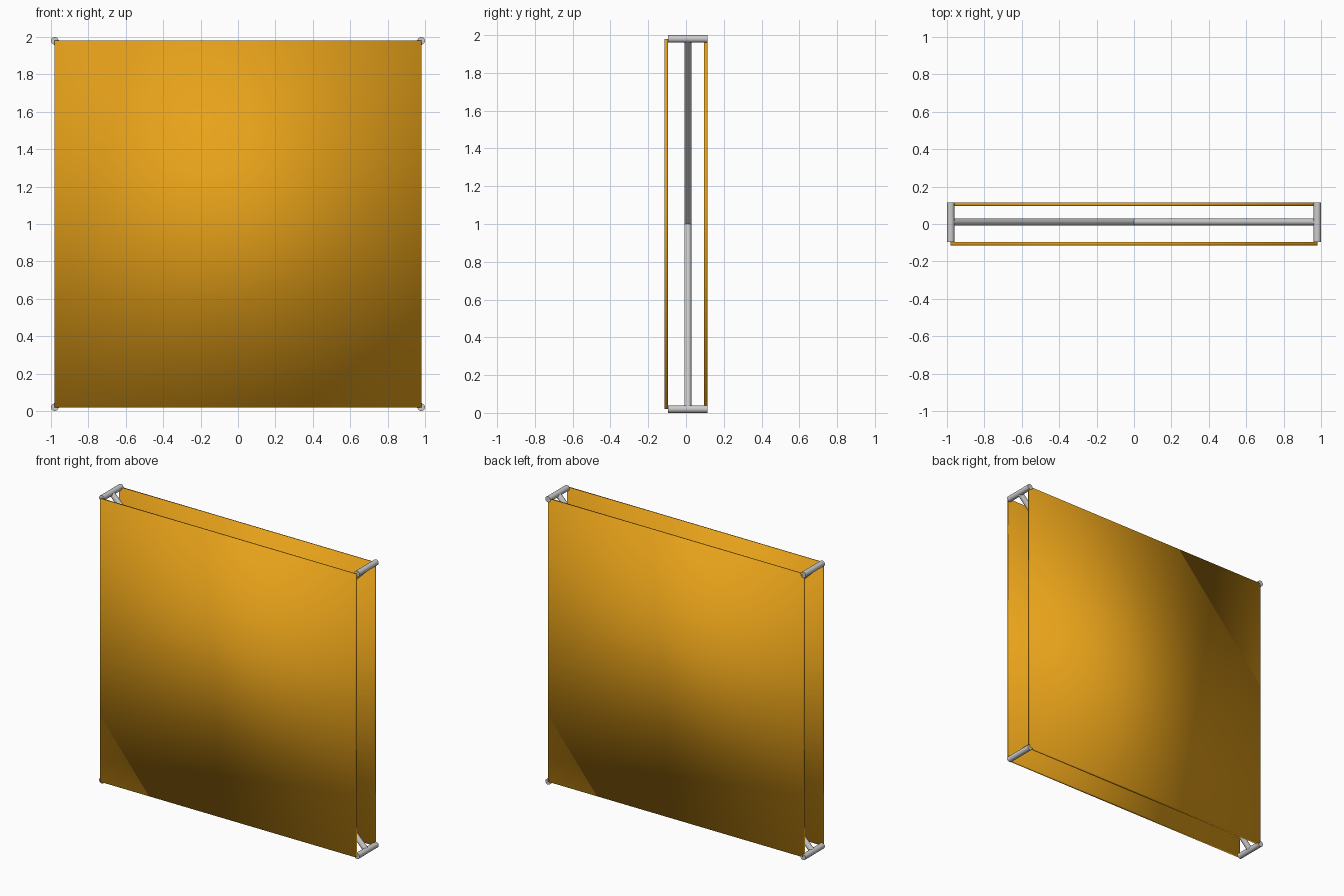
import bpy, math
from mathutils import Vector

if "Cube" in bpy.data.objects:
    bpy.data.objects.remove(bpy.data.objects["Cube"])

HALF, MID_Z = 0.98, 1.0          # panel half size and centre height
FRONT, BACK, THICK = -0.105, 0.105, 0.02

amber = bpy.data.materials.new("amber_panel")
amber.diffuse_color = (0.8, 0.36, 0.01, 1)
amber.use_nodes = True
amber.node_tree.nodes["Principled BSDF"].inputs["Base Color"].default_value = amber.diffuse_color


def panel(name, y):
    bpy.ops.mesh.primitive_cube_add(size=1, location=(0, y, MID_Z))
    ob = bpy.context.object
    ob.name = name
    ob.scale = (2 * HALF, THICK, 2 * HALF)
    bpy.ops.object.transform_apply(location=False, rotation=False, scale=True)
    ob.data.materials.append(amber)
    bpy.ops.object.shade_smooth()


def rod(name, a, b, radius):
    a, b = Vector(a), Vector(b)
    d = b - a
    bpy.ops.mesh.primitive_cylinder_add(vertices=32, radius=radius, depth=d.length,
                                        location=(a + b) / 2)
    ob = bpy.context.object
    ob.name = name
    ob.rotation_euler = d.to_track_quat('Z', 'Y').to_euler()
    bpy.ops.object.shade_smooth_by_angle(angle=math.radians(40))


# Front and back square panels
panel("front_panel", FRONT)
panel("back_panel", BACK)

# Corner pins joining the panels
y0, y1 = FRONT + THICK / 2, BACK + THICK / 2
for sx, side in ((-1, "left"), (1, "right")):
    for sz, level in ((-1, "lower"), (1, "upper")):
        x, z = sx * HALF, MID_Z + sz * HALF
        rod(f"{level}_{side}_pin", (x, y0, z), (x, y1, z), 0.02)

# Crossed diagonal braces between the pins
ym = (y0 + y1) / 2
for s, name in ((1, "rising_brace"), (-1, "falling_brace")):
    rod(name, (-HALF, ym, MID_Z - s * HALF), (HALF, ym, MID_Z + s * HALF), 0.0185)
